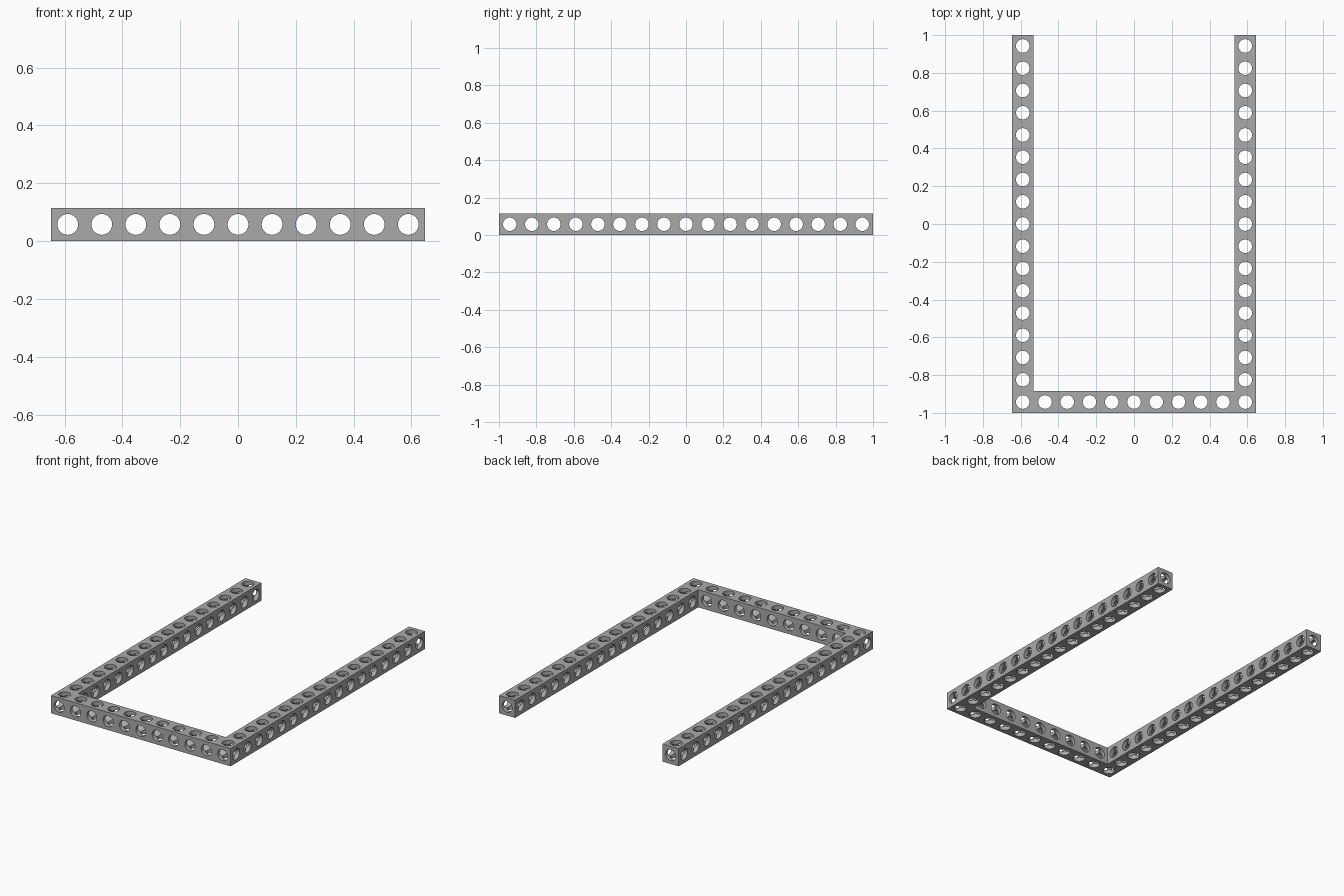
import bpy, bmesh, math
from mathutils import Matrix, Vector

cube = bpy.data.objects.get("Cube")
if cube:
    bpy.data.objects.remove(cube, do_unlink=True)

PITCH = 0.1178               # hole spacing
W = 2 - 16 * PITCH           # beam thickness
R = 0.036                    # hole radius
NX, NY = 11, 17              # holes along the front beam and the side beams
HX, HY = (NX - 1) / 2 * PITCH, (NY - 1) / 2 * PITCH

grey = bpy.data.materials.new("mid grey")
grey.use_nodes = True
colour = (0.4, 0.4, 0.4, 1)
grey.diffuse_color = colour
grey.node_tree.nodes["Principled BSDF"].inputs["Base Color"].default_value = colour


def to_object(name, bm):
    bmesh.ops.recalc_face_normals(bm, faces=bm.faces)
    mesh = bpy.data.meshes.new(name)
    bm.to_mesh(mesh)
    bm.free()
    mesh.materials.append(grey)
    obj = bpy.data.objects.new(name, mesh)
    bpy.context.collection.objects.link(obj)
    return obj


def drill(target, name, axis, centres, length):
    """Cut a row of parallel round holes through the target."""
    bm = bmesh.new()
    turn = Vector((0, 0, 1)).rotation_difference(Vector(axis)).to_matrix().to_4x4()
    for c in centres:
        bmesh.ops.create_cone(bm, cap_ends=True, segments=32, radius1=R, radius2=R,
                              depth=length, matrix=Matrix.Translation(c) @ turn)
    cutter = to_object(name, bm)
    cutter.hide_render = True
    mod = target.modifiers.new(name, "BOOLEAN")
    mod.operation = "DIFFERENCE"
    mod.solver = "EXACT"
    mod.object = cutter
    bpy.context.view_layer.objects.active = target
    bpy.ops.object.modifier_apply(modifier=mod.name)
    bpy.data.objects.remove(cutter, do_unlink=True)


# U-shaped frame of square beams, open at the back
ox, ix, iy = HX + W / 2, HX - W / 2, -1 + W
outline = [(-ox, -1), (ox, -1), (ox, 1), (ix, 1), (ix, iy), (-ix, iy), (-ix, 1), (-ox, 1)]
bm = bmesh.new()
base = bm.faces.new([bm.verts.new((x, y, 0)) for x, y in outline])
top = bmesh.ops.extrude_face_region(bm, geom=[base])["geom"]
bmesh.ops.translate(bm, vec=(0, 0, W),
                    verts=[v for v in top if isinstance(v, bmesh.types.BMVert)])
frame = to_object("beam_frame", bm)

# Hole grid in all three directions
xs = [-HX + i * PITCH for i in range(NX)]
ys = [-HY + i * PITCH for i in range(NY)]
mid = W / 2
upright = [(x, -HY, mid) for x in xs] + [(s * HX, y, mid) for s in (-1, 1) for y in ys[1:]]
drill(frame, "upright_holes", (0, 0, 1), upright, 0.3)
drill(frame, "cross_holes", (1, 0, 0), [(0, y, mid) for y in ys], 2)
drill(frame, "lengthwise_holes", (0, 1, 0), [(x, 0, mid) for x in xs], 3)

# Smooth hole walls with crisp rims
bpy.ops.object.select_all(action="DESELECT")
frame.select_set(True)
bpy.context.view_layer.objects.active = frame
bpy.ops.object.shade_smooth_by_angle(angle=math.radians(30))
